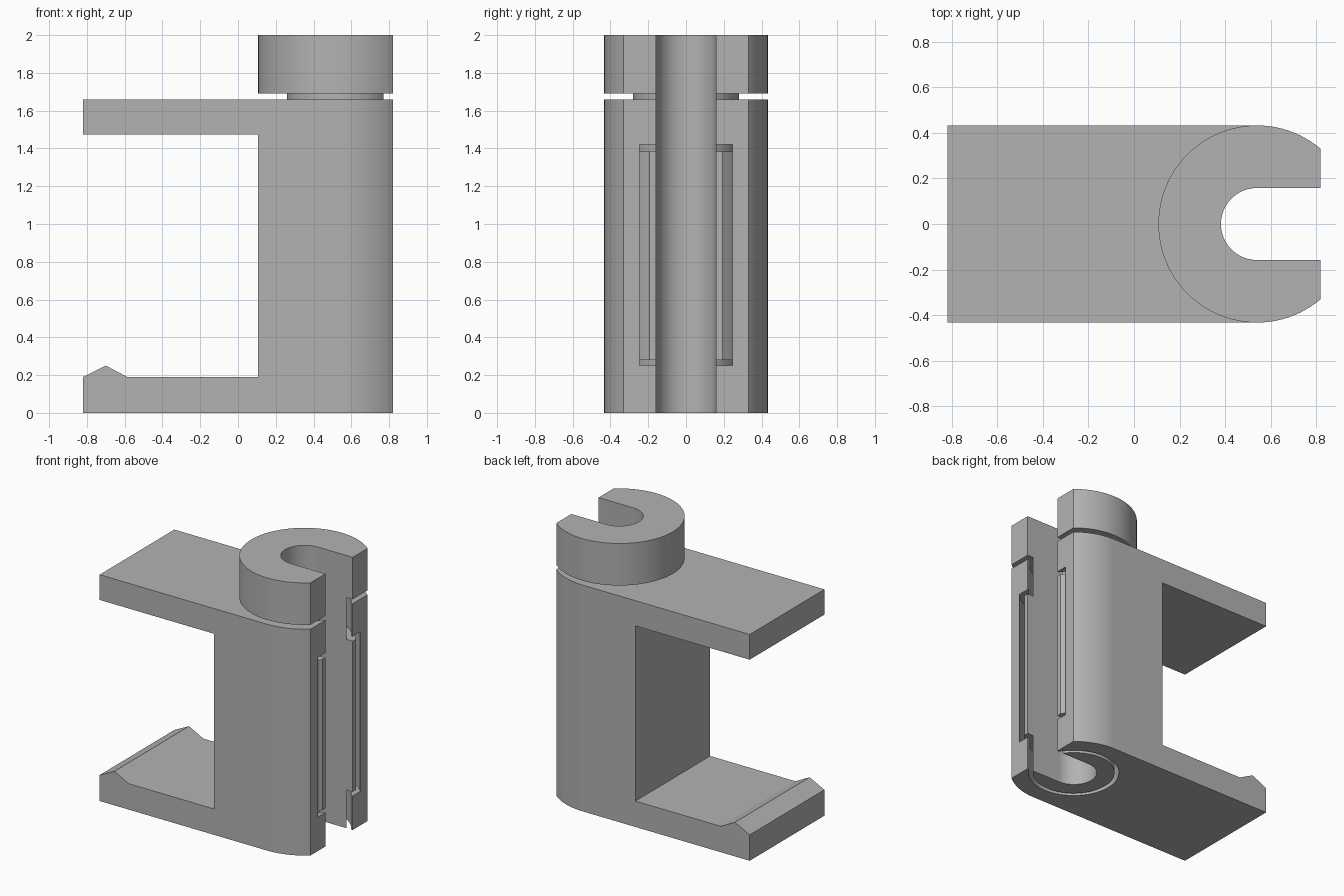
import bpy, bmesh
from math import cos, sin, pi
from mathutils import Vector

cube = bpy.data.objects.get("Cube")
if cube:
    bpy.data.objects.remove(cube, do_unlink=True)

AXIS_X = 0.54      # centre line of the column
OUTER_R = 0.433    # column and knob radius, also half the depth
SLOT_R = 0.158     # half width of the open slot
END_X = 0.82       # flat end of the column
SEGMENTS = 96

grey = bpy.data.materials.new("plain grey")
grey.use_nodes = True
colour = (0.45, 0.45, 0.45, 1)
grey.diffuse_color = colour
grey.node_tree.nodes["Principled BSDF"].inputs["Base Color"].default_value = colour


def finish(name, bm):
    bmesh.ops.recalc_face_normals(bm, faces=bm.faces)
    mesh = bpy.data.meshes.new(name)
    bm.to_mesh(mesh)
    bm.free()
    mesh.materials.append(grey)
    ob = bpy.data.objects.new(name, mesh)
    bpy.context.collection.objects.link(ob)
    return ob


def prism(name, points, direction):
    """Extrude a closed outline along a direction."""
    bm = bmesh.new()
    face = bm.faces.new([bm.verts.new(p) for p in points])
    new = bmesh.ops.extrude_face_region(bm, geom=[face])["geom"]
    verts = [v for v in new if isinstance(v, bmesh.types.BMVert)]
    bmesh.ops.translate(bm, verts=verts, vec=Vector(direction))
    return finish(name, bm)


def lathe(name, profile):
    """Turn a (radius, height) profile around the column axis, with caps."""
    bm = bmesh.new()
    rings = []
    for r, z in profile:
        ring = []
        for i in range(SEGMENTS):
            a = 2 * pi * i / SEGMENTS
            ring.append(bm.verts.new((AXIS_X + r * cos(a), r * sin(a), z)))
        rings.append(ring)
    for low, high in zip(rings, rings[1:]):
        for i in range(SEGMENTS):
            j = (i + 1) % SEGMENTS
            bm.faces.new((low[i], low[j], high[j], high[i]))
    bm.faces.new(rings[0])
    bm.faces.new(rings[-1])
    return finish(name, bm)


def half_round(radius, side):
    """Half circle around the axis, on the +x (1) or -x (-1) side."""
    n = SEGMENTS // 2
    return [(AXIS_X + side * radius * cos(a), side * radius * sin(a))
            for a in (pi * i / n - pi / 2 for i in range(n + 1))]


def cut(ob, tool, operation):
    mod = ob.modifiers.new(operation.lower(), 'BOOLEAN')
    mod.operation = operation
    mod.solver = 'EXACT'
    mod.object = tool
    bpy.ops.object.select_all(action='DESELECT')
    bpy.context.view_layer.objects.active = ob
    ob.select_set(True)
    bpy.ops.object.modifier_apply(modifier=mod.name)


# C-shaped bracket with a ridge on the lower arm
side_profile = [(-0.82, 0), (END_X, 0), (END_X, 1.66), (-0.82, 1.66),
                (-0.82, 1.475), (0.107, 1.475), (0.107, 0.19),
                (-0.585, 0.19), (-0.70, 0.25), (-0.82, 0.19)]
bracket = prism("bracket", [(x, -0.6, z) for x, z in side_profile], (0, 1.2, 0))

# Helpers: plan outline, captive bore, slot and end trim
plan_points = half_round(OUTER_R, 1) + [(-1, OUTER_R), (-1, -OUTER_R)]
plan = prism("plan_cutter", [(x, y, -0.1) for x, y in plan_points], (0, 0, 2))
bore = lathe("bore_cutter", [(0.31, -0.1), (0.31, 0.25), (0.372, 0.25),
                             (0.372, 1.42), (0.31, 1.42), (0.31, 1.8)])
slot_points = half_round(SLOT_R, -1) + [(1.2, -SLOT_R), (1.2, SLOT_R)]
slot = prism("slot_cutter", [(x, y, -0.2) for x, y in slot_points], (0, 0, 2.4))
end_points = [(END_X, -1), (1.3, -1), (1.3, 1), (END_X, 1)]
end = prism("end_cutter", [(x, y, -0.2) for x, y in end_points], (0, 0, 2.4))

cut(bracket, plan, 'INTERSECT')
cut(bracket, bore, 'DIFFERENCE')
cut(bracket, slot, 'DIFFERENCE')

# Rotating core: stem, captive barrel, neck and knob
core = lathe("core_and_knob", [(0.28, 0), (0.28, 0.28), (0.341, 0.28),
                               (0.341, 1.385), (0.28, 1.385), (0.28, 1.692),
                               (OUTER_R, 1.692), (OUTER_R, 2)])
cut(core, slot, 'DIFFERENCE')
cut(core, end, 'DIFFERENCE')

for helper in (plan, bore, slot, end):
    bpy.data.objects.remove(helper, do_unlink=True)

# Smooth the round walls, keep the edges sharp
bpy.ops.object.select_all(action='DESELECT')
for ob in (bracket, core):
    ob.select_set(True)
bpy.context.view_layer.objects.active = bracket
bpy.ops.object.shade_smooth_by_angle(angle=0.35)
